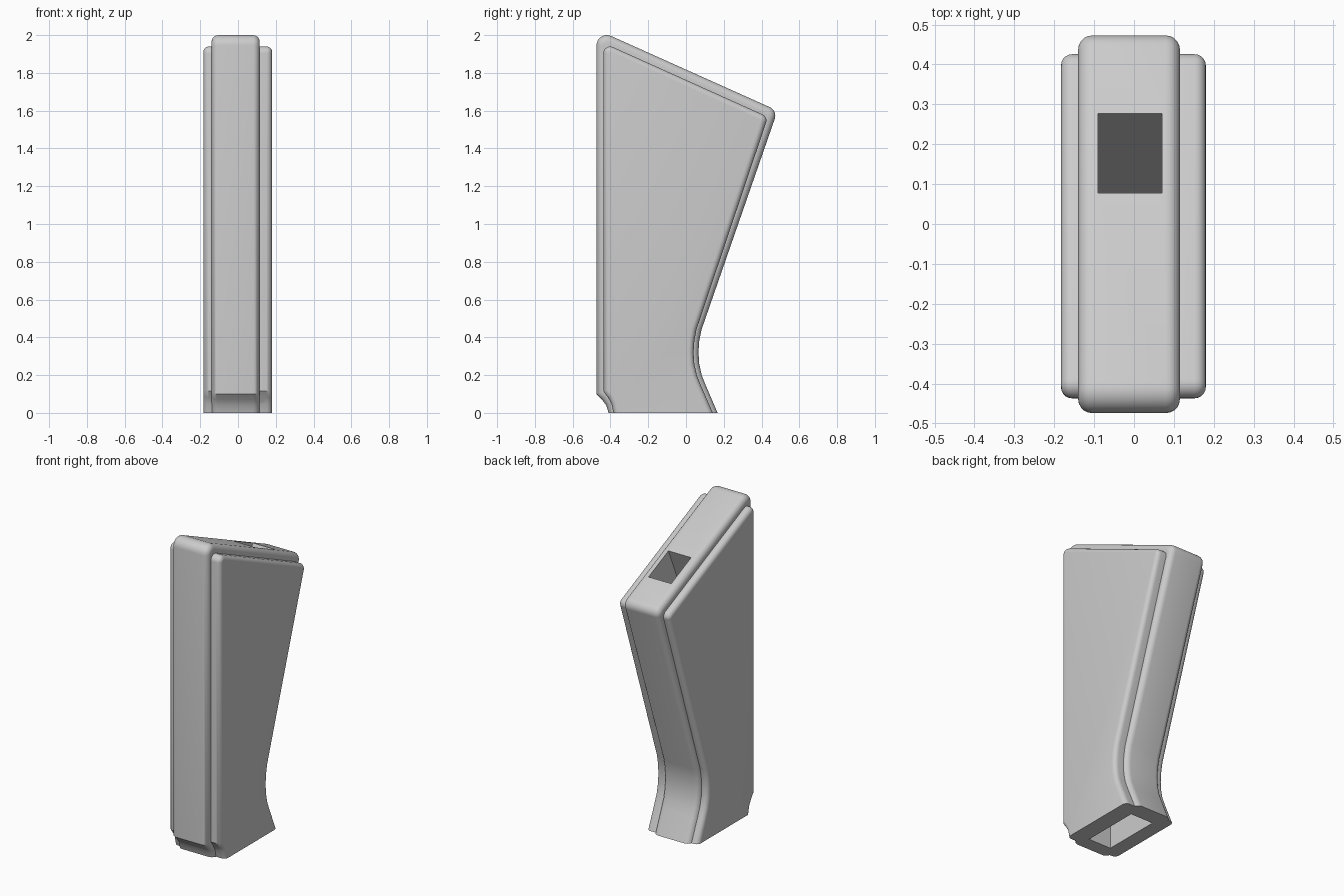
import bpy, bmesh
from math import tan
from mathutils import Vector

cube = bpy.data.objects.get("Cube")
if cube:
    bpy.data.objects.remove(cube, do_unlink=True)

grey = bpy.data.materials.new("light grey")
grey.use_nodes = True
COLOUR = (0.6, 0.6, 0.6, 1)
grey.diffuse_color = COLOUR
grey.node_tree.nodes["Principled BSDF"].inputs["Base Color"].default_value = COLOUR


def outline(points, steps=7):
    """Closed (y, z) outline; a third number is that corner's fillet radius."""
    result = []
    for i, p in enumerate(points):
        here = Vector(p[:2])
        if len(p) == 2:
            result.append(here)
            continue
        before = (Vector(points[i - 1][:2]) - here).normalized()
        after = (Vector(points[(i + 1) % len(points)][:2]) - here).normalized()
        reach = p[2] / tan(before.angle(after) / 2)
        inward = (before + after).normalized()
        centre = here + inward * (reach ** 2 + p[2] ** 2) ** 0.5
        start = (here + before * reach - centre).normalized()
        end = (here + after * reach - centre).normalized()
        for k in range(steps + 1):
            result.append(centre + start.slerp(end, k / steps) * p[2])
    return result


def slab(name, points, x0, x1, bevel=0):
    """Extrude a side outline across x; if bevelled, also trim it at the floor."""
    bm = bmesh.new()
    face = bm.faces.new([bm.verts.new((x0, y, z)) for y, z in outline(points)])
    ext = bmesh.ops.extrude_face_region(bm, geom=[face])
    moved = [v for v in ext["geom"] if isinstance(v, bmesh.types.BMVert)]
    bmesh.ops.translate(bm, verts=moved, vec=(x1 - x0, 0, 0))
    bmesh.ops.recalc_face_normals(bm, faces=bm.faces)
    if bevel:
        rims = [e for e in bm.edges if abs(e.verts[0].co.x - e.verts[1].co.x) < 1e-5]
        bmesh.ops.bevel(bm, geom=rims, offset=bevel, segments=5, profile=0.5,
                        affect="EDGES", clamp_overlap=False)
        geom = bm.verts[:] + bm.edges[:] + bm.faces[:]
        bmesh.ops.bisect_plane(bm, geom=geom, dist=1e-5, plane_co=(0, 0, 0),
                               plane_no=(0, 0, -1), clear_outer=True)
        bmesh.ops.holes_fill(bm, edges=[e for e in bm.edges if e.is_boundary])
        bmesh.ops.recalc_face_normals(bm, faces=bm.faces)
    mesh = bpy.data.meshes.new(name)
    bm.to_mesh(mesh)
    bm.free()
    mesh.materials.append(grey)
    obj = bpy.data.objects.new(name, mesh)
    bpy.context.collection.objects.link(obj)
    return obj


def combine(target, tool, operation):
    mod = target.modifiers.new(operation.lower(), "BOOLEAN")
    mod.operation = operation
    mod.solver = "EXACT"
    mod.object = tool
    bpy.context.view_layer.objects.active = target
    bpy.context.view_layer.update()
    bpy.ops.object.modifier_apply(modifier=mod.name)
    bpy.data.objects.remove(tool, do_unlink=True)


# Narrow centre spine with the larger outline
body = slab("grip_body", [
    (-0.474, 2.03, 0.055), (0.485, 1.6, 0.05),
    (0.082, 0.44), (0.07, 0.38), (0.066, 0.32), (0.07, 0.26), (0.083, 0.20),
    (0.105, 0.145), (0.21, -0.1),
    (-0.38, -0.1), (-0.422, 0.04), (-0.445, 0.07), (-0.474, 0.10),
], -0.14, 0.115, 0.035)

# Wide side panels with the smaller outline
panels = slab("side_panels", [
    (-0.437, 1.959, 0.035), (0.434, 1.567, 0.035),
    (0.055, 0.44), (0.044, 0.38), (0.04, 0.32), (0.044, 0.26), (0.057, 0.20),
    (0.079, 0.145), (0.185, -0.1),
    (-0.36, -0.1), (-0.395, 0.05), (-0.412, 0.08), (-0.437, 0.115),
], -0.183, 0.18, 0.028)
combine(body, panels, "UNION")

# Well opening at the bottom
well = slab("bottom_well", [(-0.32, -0.2), (-0.32, 0.8), (-0.05, 0.8),
                            (-0.05, 0.45), (0.01, 0.3), (0.09, -0.2)], -0.09, 0.07)
combine(body, well, "DIFFERENCE")

# Slanted socket square to the sloping top
socket = slab("top_socket", [(0.355, 1.872), (0.155, 1.962),
                             (-0.205, 1.134), (-0.005, 1.044)], -0.09, 0.07)
combine(body, socket, "DIFFERENCE")

for o in bpy.context.selected_objects:
    o.select_set(False)
body.select_set(True)
bpy.context.view_layer.objects.active = body
bpy.ops.object.shade_smooth_by_angle(angle=0.6)
